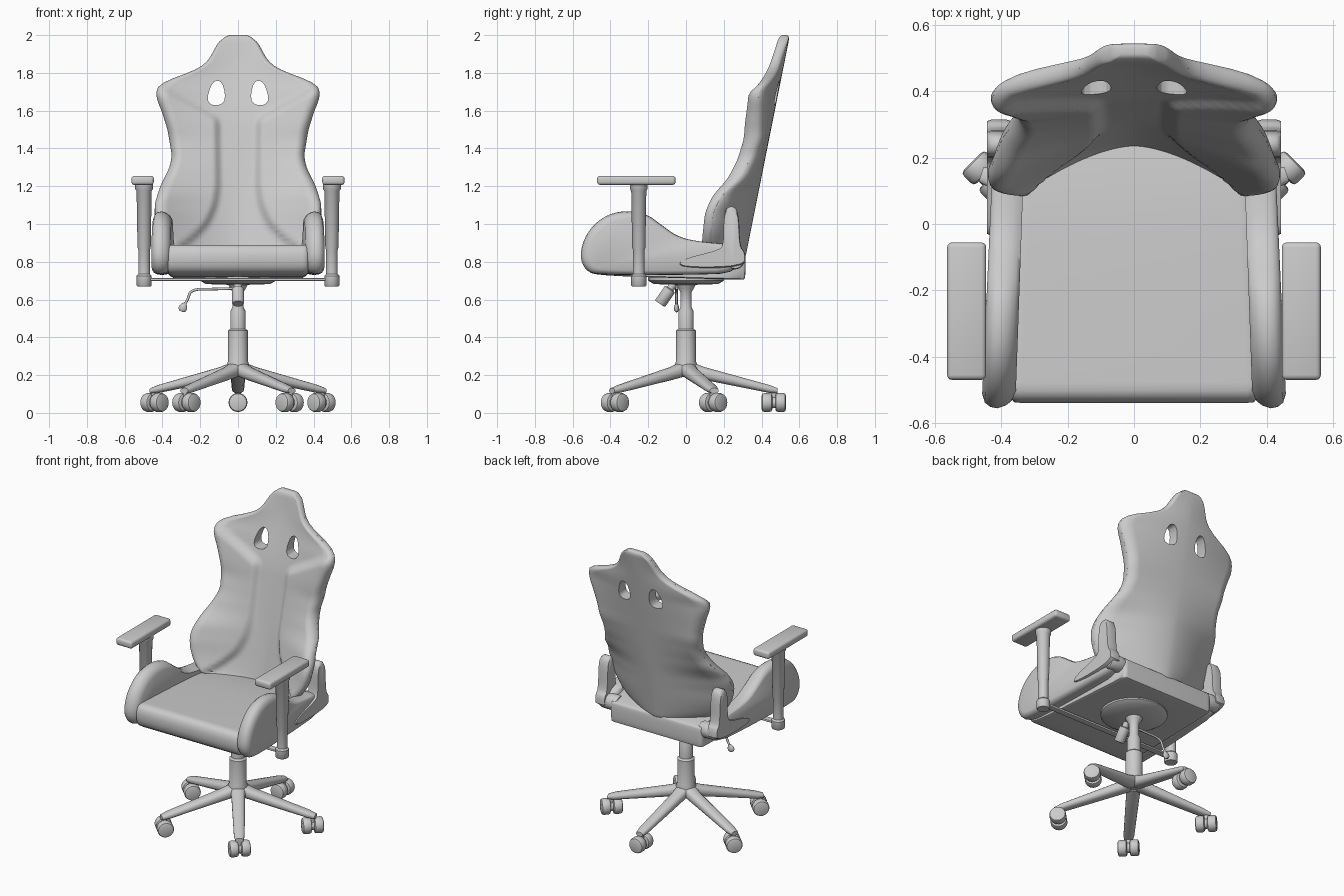
import bpy, bmesh
from math import sin, cos, pi, sqrt, radians
from mathutils import Matrix, Vector

cube = bpy.data.objects.get("Cube")
if cube:
    bpy.data.objects.remove(cube)

grey = bpy.data.materials.new("light_grey")
grey.use_nodes = True
COLOUR = (0.6, 0.6, 0.6, 1)
grey.diffuse_color = COLOUR
grey.node_tree.nodes["Principled BSDF"].inputs["Base Color"].default_value = COLOUR


def finish(obj, angle=40):
    obj.data.materials.append(grey)
    bpy.ops.object.select_all(action='DESELECT')
    bpy.context.view_layer.objects.active = obj
    obj.select_set(True)
    bpy.ops.object.shade_smooth_by_angle(angle=radians(angle))
    return obj


def loft(name, rings, matrix=Matrix(), angle=40):
    """Skin a list of closed point rings and cap both ends."""
    bm = bmesh.new()
    loops = [[bm.verts.new(matrix @ Vector(p)) for p in ring] for ring in rings]
    count = len(loops[0])
    for low, high in zip(loops, loops[1:]):
        for i in range(count):
            j = (i + 1) % count
            bm.faces.new((low[i], low[j], high[j], high[i]))
    bm.faces.new(loops[0])
    bm.faces.new(loops[-1])
    bmesh.ops.recalc_face_normals(bm, faces=bm.faces)
    mesh = bpy.data.meshes.new(name)
    bm.to_mesh(mesh)
    bm.free()
    obj = bpy.data.objects.new(name, mesh)
    bpy.context.collection.objects.link(obj)
    return finish(obj, angle)


def lathe(name, profile, matrix=Matrix(), sides=28):
    turns = [2 * pi * i / sides for i in range(sides)]
    return loft(name, [[(r * cos(a), r * sin(a), z) for a in turns] for r, z in profile], matrix)


def rounded(points, passes=2):
    """Cut the corners of a closed outline."""
    for _ in range(passes):
        pairs = zip(points, points[1:] + points[:1])
        points = [(a[0] * k + b[0] * (1 - k), a[1] * k + b[1] * (1 - k))
                  for a, b in pairs for k in (0.75, 0.25)]
    return points


def pillow(name, outline, stations, centre, taper=0.0):
    """Side outline lofted across x; each station is (x, outline scale)."""
    cy, cz = centre
    rings = [[(x * (1 - taper * (y + 0.5)), cy + (y - cy) * s, cz + (z - cz) * s * s)
              for y, z in rounded(outline)] for x, s in stations]
    return loft(name, rings, angle=50)


def box(name, centre, size, bevel):
    bm = bmesh.new()
    bmesh.ops.create_cube(bm, size=1, matrix=Matrix.Translation(centre) @ Matrix.Diagonal((*size, 1)))
    bmesh.ops.bevel(bm, geom=bm.edges[:], offset=bevel, segments=3, profile=0.5, affect='EDGES')
    mesh = bpy.data.meshes.new(name)
    bm.to_mesh(mesh)
    bm.free()
    obj = bpy.data.objects.new(name, mesh)
    bpy.context.collection.objects.link(obj)
    return finish(obj)


def lookup(table, z):
    """Softened linear interpolation in a (z, value) table."""
    def at(q):
        if q <= table[0][0]:
            return table[0][1]
        for (a, u), (b, v) in zip(table, table[1:]):
            if q <= b:
                return u + (v - u) * (q - a) / (b - a)
        return table[-1][1]
    soft = min(0.02, abs(z - table[0][0]), abs(table[-1][0] - z))
    return (at(z - soft) + at(z) + at(z + soft)) / 3


def step(t):
    t = max(0.0, min(1.0, t))
    return t * t * (3 - 2 * t)


# Backrest: curved shell with raised side pads
BOTTOM, TOP = 0.8, 2.0
WIDTH = [(0.8, 0.2), (0.83, 0.29), (0.88, 0.36), (0.95, 0.41), (1.02, 0.435), (1.1, 0.443), (1.2, 0.412),
         (1.3, 0.362), (1.36, 0.35), (1.5, 0.373), (1.6, 0.405), (1.66, 0.43), (1.71, 0.435), (1.745, 0.41),
         (1.775, 0.34), (1.81, 0.23), (1.86, 0.16), (1.93, 0.122), (1.97, 0.1), (1.99, 0.075), (2.0, 0.045)]
SWEEP = [(0.8, 0.14), (0.92, 0.165), (1.06, 0.18), (1.15, 0.155), (1.24, 0.08), (1.34, 0.04),
         (1.45, 0.025), (1.6, 0.05), (1.71, 0.075), (1.81, 0.03), (2.0, 0.0)]
PAD_EDGE = [(0.85, 0.32), (0.92, 0.22), (1.0, 0.14), (1.1, 0.095), (1.2, 0.08), (1.6, 0.085)]


def back_ring(z, half=48):
    width, sweep = lookup(WIDTH, z), lookup(SWEEP, z)
    rear = 0.31 + (z - BOTTOM) * 0.2
    thick = 0.085 - 0.03 * step((z - 1.5) / 0.4)
    tip = min(1, (TOP - z) / 0.03, (z - BOTTOM) / 0.04)
    end = 0.35 + 0.65 * sqrt(max(0, 1 - (1 - tip) ** 2))
    front_side, rear_side = [], []
    for k in range(-half, half + 1):
        u = sin(pi / 2 * k / half)
        x, a = u * width, abs(u)
        bend = sweep * a ** 1.7
        pad = 0.03 * step((abs(x) - lookup(PAD_EDGE, z)) / 0.05) * step((1.57 + 0.55 * (abs(x) - 0.09) - z) / 0.05)
        edge = sqrt(max(0.01, 1 - max(0, (a - 0.84) / 0.16) ** 2)) * end
        middle = rear - bend - thick / 2
        front_side.append((x, middle - (thick / 2 + pad) * edge, z))
        rear_side.append((x, middle + thick / 2 * edge, z))
    return front_side + rear_side[::-1]


rows = 76
back = loft("backrest", [back_ring(BOTTOM + (TOP - BOTTOM) * (0.5 - 0.5 * cos(pi * (0.3 * sin(2 * pi * t) / pi + t))))
                         for t in [i / rows for i in range(rows + 1)]], angle=60)

# Harness openings cut through the backrest
slot = rounded([(0.062, 1.63), (0.172, 1.63), (0.138, 1.758), (0.08, 1.758)])
for side in (-1, 1):
    cutter = loft("slot_cutter", [[(side * x, y, z) for x, z in slot] for y in (0.2, 0.8)])
    cutter.hide_render = True
    cut = back.modifiers.new("slot", 'BOOLEAN')
    cut.object, cut.operation, cut.solver = cutter, 'DIFFERENCE', 'EXACT'
    bpy.context.view_layer.objects.active = back
    bpy.ops.object.modifier_apply(modifier=cut.name)
    bpy.data.objects.remove(cutter)
back.data.materials.clear()
finish(back, 50)

# Seat cushion
pillow("seat_cushion",
       [(-0.44, 0.725), (-0.54, 0.75), (-0.54, 0.89), (-0.44, 0.89), (0.0, 0.88), (0.2, 0.86),
        (0.3, 0.84), (0.315, 0.83), (0.315, 0.71), (0.3, 0.705), (0.1, 0.71)],
       [(-0.37, 0.97), (-0.36, 0.995), (-0.34, 1), (0.34, 1), (0.36, 0.995), (0.37, 0.97)], (-0.1, 0.8), 0.12)

bolster = [(-0.46, 0.73), (-0.53, 0.75), (-0.565, 0.83), (-0.53, 0.95), (-0.44, 1.04), (-0.33, 1.072),
           (-0.21, 1.055), (-0.13, 0.995), (-0.04, 0.93), (0.08, 0.905), (0.27, 0.89), (0.29, 0.74), (0.0, 0.73)]
bracket = [(-0.04, 0.765), (-0.03, 0.81), (0.17, 0.86), (0.2, 0.89), (0.2, 1.07), (0.24, 1.1),
           (0.28, 1.07), (0.285, 0.88), (0.315, 0.85), (0.315, 0.77)]
for side, label in ((1, "left"), (-1, "right")):
    # Seat side wing and recline bracket
    pillow(label + "_seat_bolster", bolster,
           [(side * x, s) for x, s in ((0.355, 0.9), (0.368, 0.95), (0.385, 0.98), (0.41, 1),
                                       (0.432, 0.99), (0.448, 0.96), (0.456, 0.9))], (-0.12, 0.85), 0.09)
    pillow(label + "_recline_bracket", bracket,
           [(side * x, s) for x, s in ((0.375, 0.98), (0.385, 1), (0.43, 1), (0.443, 0.97))], (0.18, 0.87))
    hinge = Matrix.Translation((side * 0.36, 0.26, 0.81)) @ Matrix.Rotation(pi / 2, 4, 'Y')
    lathe(label + "_hinge_barrel", [(0.045, -0.06), (0.05, -0.05), (0.05, 0.05), (0.045, 0.06)], hinge)
    # Armrest
    box(label + "_arm_pad", (side * 0.505, -0.263, 1.231), (0.118, 0.415, 0.048), 0.015)
    lathe(label + "_arm_post", [(0.036, 0.67), (0.04, 0.675), (0.04, 0.725), (0.031, 0.735), (0.031, 0.865),
                                (0.035, 0.875), (0.04, 1.175), (0.047, 1.185), (0.047, 1.215)],
          Matrix.Translation((side * 0.497, -0.25, 0)))
box("arm_crossbar", (0, -0.25, 0.706), (0.96, 0.04, 0.014), 0.004)

# Swivel plate, gas column and hub
lathe("swivel_column", [(0.04, 0.2), (0.055, 0.215), (0.06, 0.255), (0.052, 0.275), (0.052, 0.435), (0.041, 0.445),
                        (0.041, 0.535), (0.03, 0.56), (0.03, 0.64), (0.042, 0.66), (0.05, 0.678),
                        (0.17, 0.682), (0.2, 0.7), (0.2, 0.72)])

# Tilt tension knob and height lever
aim = Vector((0, -0.08, -0.115)).to_track_quat('Z', 'Y').to_matrix().to_4x4()
lathe("tension_knob", [(0.02, 0), (0.02, 0.04), (0.032, 0.045), (0.032, 0.13), (0.027, 0.137)],
      Matrix.Translation((0, -0.06, 0.69)) @ aim)
path = bpy.data.curves.new("height_lever", 'CURVE')
path.dimensions, path.bevel_depth, path.use_fill_caps = '3D', 0.007, True
spline = path.splines.new('NURBS')
stops = [(0, 0.66), (-0.12, 0.655), (-0.25, 0.655), (-0.265, 0.6), (-0.285, 0.57)]
spline.points.add(len(stops) - 1)
for point, (x, z) in zip(spline.points, stops):
    point.co = (x, -0.05, z, 1)
spline.use_endpoint_u, spline.order_u = True, 3
path.materials.append(grey)
bpy.context.collection.objects.link(bpy.data.objects.new("height_lever", path))
lathe("lever_paddle", [(0.012, -0.025), (0.022, -0.015), (0.022, 0.0), (0.01, 0.022)],
      Matrix.Translation((-0.29, -0.05, 0.56)) @ Matrix.Rotation(0.4, 4, 'Y') @ Matrix.Diagonal((1, 0.6, 1, 1)))

# Five star legs with twin-wheel casters
section = rounded([(-1, -1), (1, -1), (1, 1), (-1, 1)])
wheel = [(0.036, -0.028), (0.046, -0.024), (0.05, -0.014), (0.05, 0.014), (0.046, 0.024), (0.036, 0.028)]
for i in range(5):
    turn = Matrix.Rotation(pi / 2 + i * 2 * pi / 5, 4, 'Z')
    loft("base_leg", [[(r, a * w, z + b * h) for a, b in section]
                      for r, z, w, h in ((0.02, 0.232, 0.045, 0.04), (0.1, 0.208, 0.04, 0.034),
                                         (0.44, 0.127, 0.032, 0.021), (0.485, 0.117, 0.024, 0.014))], turn)
    spot = turn @ Vector((0.465, 0, 0.055))
    yaw = pi / 2 if i == 0 else (pi / 4 if spot.x > 0 else -pi / 4)
    place = Matrix.Translation(spot) @ Matrix.Rotation(yaw, 4, 'Z')
    lathe("caster_stem", [(0.016, 0), (0.016, 0.065)], place)
    axle = place @ Matrix.Rotation(pi / 2, 4, 'Y')
    lathe("caster_axle", [(0.03, -0.03), (0.03, 0.03)], axle)
    for offset in (-0.036, 0.036):
        lathe("caster_wheel", wheel, axle @ Matrix.Translation((0, 0, offset)))
